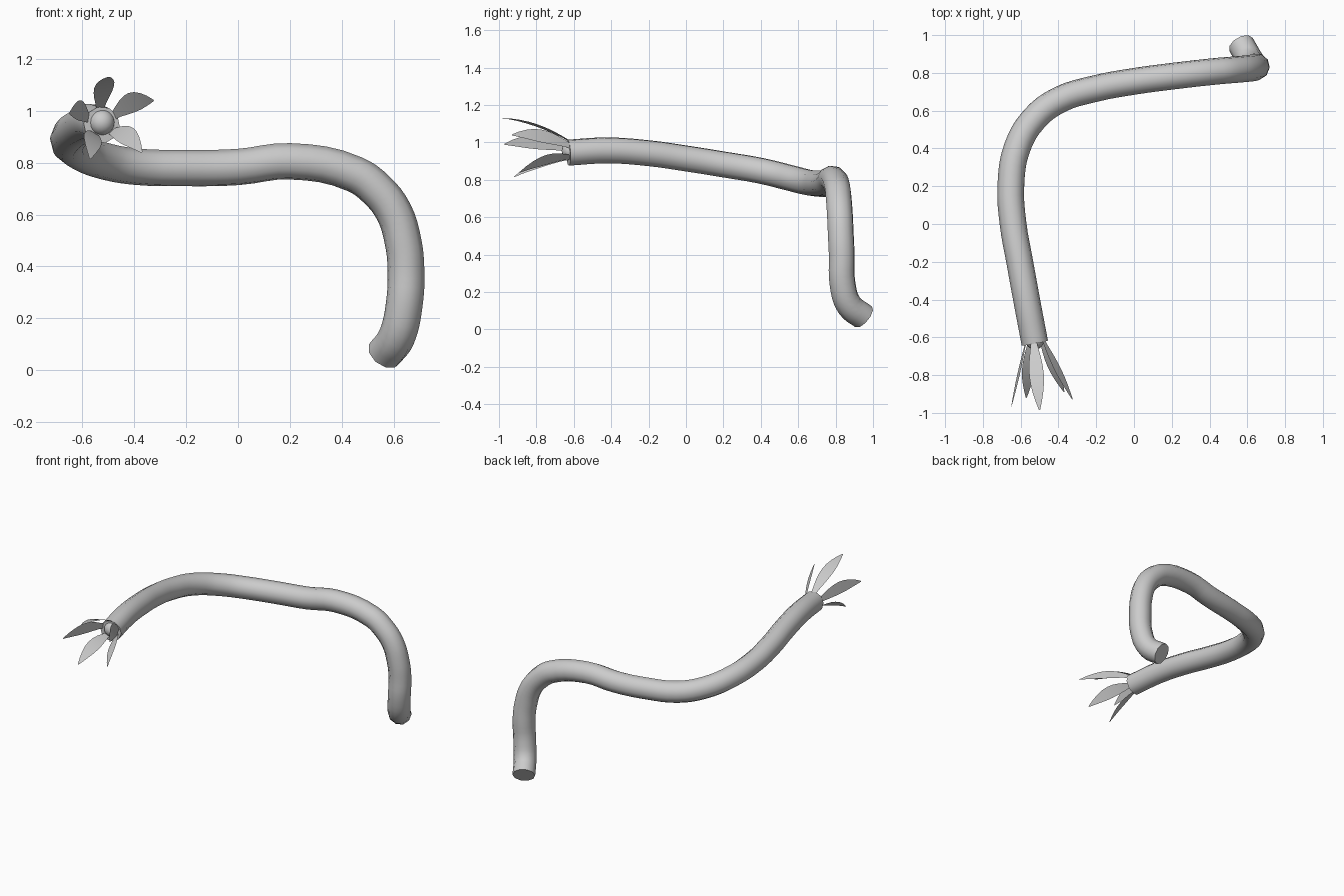
import bpy, bmesh
from mathutils import Vector

if "Cube" in bpy.data.objects:
    bpy.data.objects.remove(bpy.data.objects["Cube"])

# Stem: round tube swept along a winding path
path = [(0.567, 0.95, 0.067), (0.612, 0.872, 0.13), (0.64, 0.836, 0.25), (0.647, 0.833, 0.39),
        (0.635, 0.828, 0.50), (0.60, 0.823, 0.61), (0.535, 0.817, 0.695), (0.45, 0.81, 0.755),
        (0.20, 0.782, 0.805), (0.0, 0.755, 0.783), (-0.20, 0.718, 0.779), (-0.40, 0.655, 0.785),
        (-0.53, 0.555, 0.81), (-0.62, 0.40, 0.848), (-0.652, 0.20, 0.882), (-0.64, 0.0, 0.914),
        (-0.605, -0.20, 0.942), (-0.565, -0.42, 0.957), (-0.525, -0.63, 0.945)]
cu = bpy.data.curves.new("stem", 'CURVE')
cu.dimensions = '3D'
cu.resolution_u = 4
cu.bevel_depth = 0.071
cu.bevel_resolution = 3
cu.use_fill_caps = True
sp = cu.splines.new('BEZIER')
sp.bezier_points.add(len(path) - 1)
for bp, co in zip(sp.bezier_points, path):
    bp.co = co
    bp.handle_left_type = bp.handle_right_type = 'AUTO'
sp.use_smooth = True
stem = bpy.data.objects.new("stem", cu)
bpy.context.collection.objects.link(stem)
bpy.context.view_layer.objects.active = stem
stem.select_set(True)
bpy.ops.object.convert(target='MESH')
bpy.context.object.data.shade_smooth()

# Flower centre: small ball in the stem's end
centre = Vector((-0.525, -0.615, 0.955))
bpy.ops.mesh.primitive_uv_sphere_add(segments=16, ring_count=10, radius=0.05, location=centre)
bpy.context.object.name = "flower_centre"
bpy.context.object.data.shade_smooth()

axis = Vector((0.13, -0.99, 0.01)).normalized()


# Petal: thin leaf-shaped strip arching from the flower centre to its tip
def petal(name, tip):
    tip = Vector(tip)
    radial = tip - centre
    radial = (radial - axis * radial.dot(axis)).normalized()
    side = axis.cross(radial).normalized()
    base = centre + radial * 0.048
    mid = (base + tip) / 2 + Vector((0, 0, 0.05))
    bm = bmesh.new()
    rows = []
    widths = [0.014, 0.022, 0.031, 0.037, 0.039, 0.036, 0.028, 0.017, 0.003]
    for i, w in enumerate(widths):
        t = i / (len(widths) - 1)
        p = base * (1 - t) ** 2 + mid * (2 * t * (1 - t)) + tip * t * t
        rows.append([bm.verts.new(p + side * w * s) for s in (-1, 1)])
    for a, b in zip(rows, rows[1:]):
        bm.faces.new((a[0], a[1], b[1], b[0]))
    me = bpy.data.meshes.new(name)
    bm.to_mesh(me)
    bm.free()
    me.shade_smooth()
    bpy.context.collection.objects.link(bpy.data.objects.new(name, me))


tips = [(-0.50, -0.985, 1.13), (-0.325, -0.93, 1.04), (-0.37, -0.89, 0.84),
        (-0.57, -0.92, 0.815), (-0.65, -0.97, 0.99)]
for n, tip in enumerate(tips):
    petal(f"petal_{n + 1}", tip)
